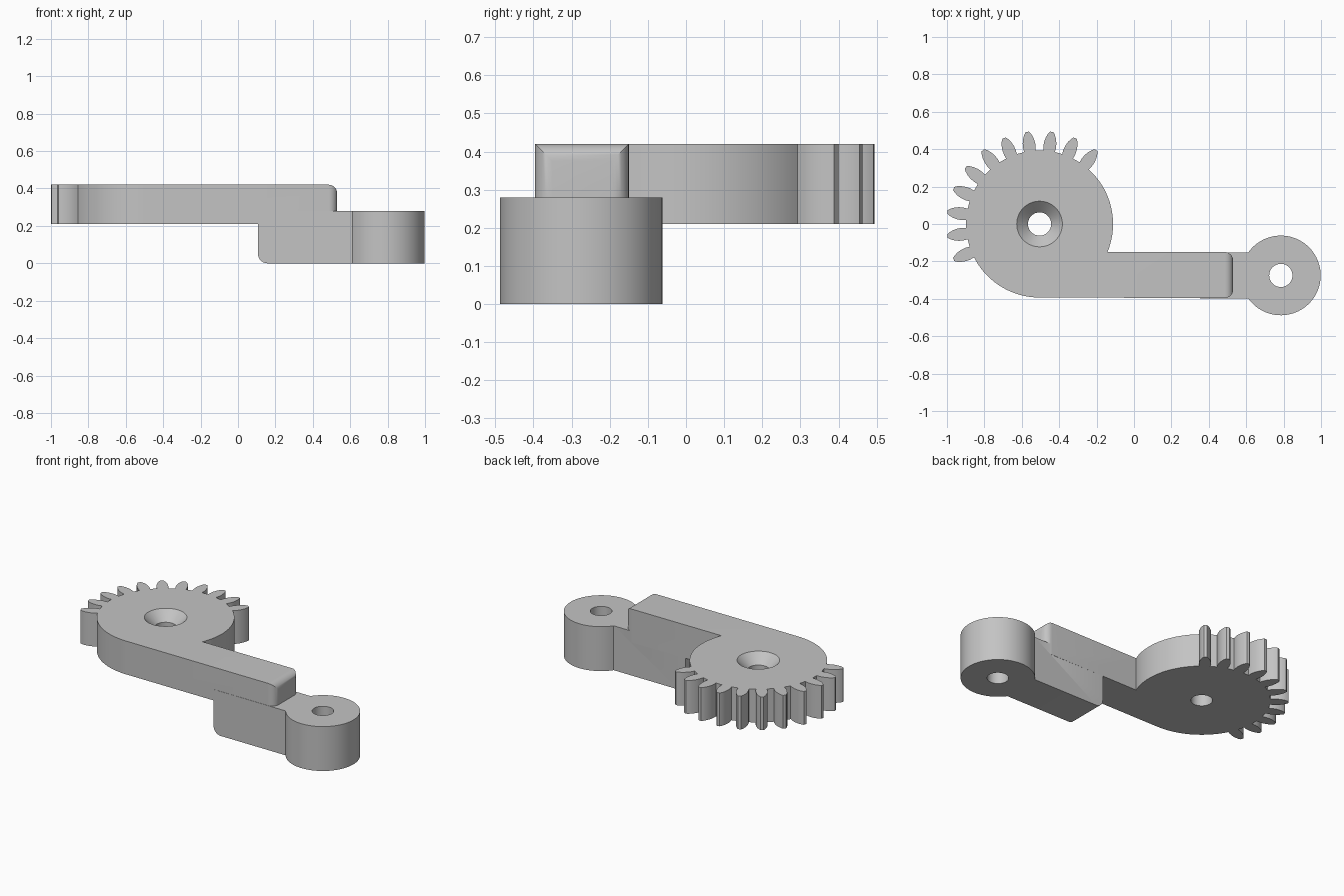
import bpy, bmesh
from math import radians, cos, sin, asin, degrees

cube = bpy.data.objects.get("Cube")
if cube:
    bpy.data.objects.remove(cube)

grey = bpy.data.materials.new("grey_plastic")
grey.use_nodes = True
grey.diffuse_color = (0.55, 0.55, 0.55, 1)
grey.node_tree.nodes["Principled BSDF"].inputs["Base Color"].default_value = (0.55, 0.55, 0.55, 1)

HUB, HUB_R = (-0.505, 0.0), 0.393
EYE, EYE_R = (0.785, -0.275), 0.213
FRONT, BACK = -0.396, -0.15        # sides of the arm
ARM_END, STEP_START = 0.53, 0.107
HOLE_R = 0.062


def polar(centre, r, deg):
    return (centre[0] + r * cos(radians(deg)), centre[1] + r * sin(radians(deg)))


def arc(centre, r, a, b, n):
    return [polar(centre, r, a + (b - a) * i / n) for i in range(n + 1)]


def tooth(angle):
    """Rounded gear tooth: half widths at rising radii, mirrored."""
    half = [(0.393, 0.031), (0.415, 0.034), (0.44, 0.033), (0.465, 0.027),
            (0.485, 0.018), (0.497, 0.009)]
    pts = [(r, -w) for r, w in half] + [(r, w) for r, w in reversed(half)]
    return [polar(HUB, r, angle + degrees(w / r)) for r, w in pts]


def prism(name, outline, z0, z1, rounded=None, radius=0.0):
    """Extrude an outline and round the edges chosen by the rule."""
    bm = bmesh.new()
    face = bm.faces.new([bm.verts.new((x, y, z0)) for x, y in outline])
    top = bmesh.ops.extrude_face_region(bm, geom=[face])["geom"]
    for v in top:
        if isinstance(v, bmesh.types.BMVert):
            v.co.z = z1
    bmesh.ops.recalc_face_normals(bm, faces=bm.faces[:])
    if rounded:
        edges = [e for e in bm.edges if rounded(e.verts[0].co, e.verts[1].co)]
        bmesh.ops.bevel(bm, geom=edges, offset=radius, segments=8, profile=0.5,
                        affect='EDGES', clamp_overlap=True)
    mesh = bpy.data.meshes.new(name)
    bm.to_mesh(mesh)
    bm.free()
    mesh.materials.append(grey)
    obj = bpy.data.objects.new(name, mesh)
    bpy.context.collection.objects.link(obj)
    return obj


def cone(name, centre, z0, z1, r0, r1):
    bpy.ops.mesh.primitive_cone_add(vertices=64, radius1=r0, radius2=r1, depth=z1 - z0,
                                    location=(*centre, (z0 + z1) / 2))
    obj = bpy.context.object
    obj.name = name
    obj.data.materials.append(grey)
    return obj


def combine(target, other, operation):
    mod = target.modifiers.new(operation.title(), 'BOOLEAN')
    mod.operation, mod.object, mod.solver = operation, other, 'EXACT'
    bpy.context.view_layer.objects.active = target
    bpy.ops.object.modifier_apply(modifier=mod.name)
    bpy.data.objects.remove(other)


# Upper level: partly toothed hub running into the arm
start = -degrees(asin(-BACK / HUB_R))
outline = [(ARM_END, FRONT), (ARM_END, BACK)] + arc(HUB, HUB_R, start, 46, 24)
for i in range(11):
    outline += tooth(52.5 + 15 * i)
outline += arc(HUB, HUB_R, 209, 270, 22)
lever = prism("gear_lever", outline, 0.21, 0.42,
              lambda a, b: min(a.x, b.x) > ARM_END - 0.001 and max(a.z, b.z) > 0.4, 0.045)

# Lower level: step block running into the round eye
spread = degrees(asin((BACK - FRONT) / 2 / EYE_R))
outline = [(STEP_START, BACK), (STEP_START, FRONT)]
outline += arc(EYE, EYE_R, -180 + spread, 180 - spread, 72)
step = prism("step_and_eye", outline, 0, 0.28,
             lambda a, b: max(a.x, b.x) < STEP_START + 0.001 and max(a.z, b.z) < 0.01, 0.05)
combine(lever, step, 'UNION')

# Bores and countersink
combine(lever, cone("hub_bore", HUB, 0.1, 0.5, HOLE_R, HOLE_R), 'DIFFERENCE')
combine(lever, cone("countersink", HUB, 0.36, 0.44, HOLE_R, HOLE_R + 0.08), 'DIFFERENCE')
combine(lever, cone("eye_bore", EYE, -0.1, 0.35, HOLE_R, HOLE_R), 'DIFFERENCE')

bpy.ops.object.select_all(action='DESELECT')
lever.select_set(True)
bpy.context.view_layer.objects.active = lever
bpy.ops.object.shade_smooth_by_angle(angle=radians(30))
